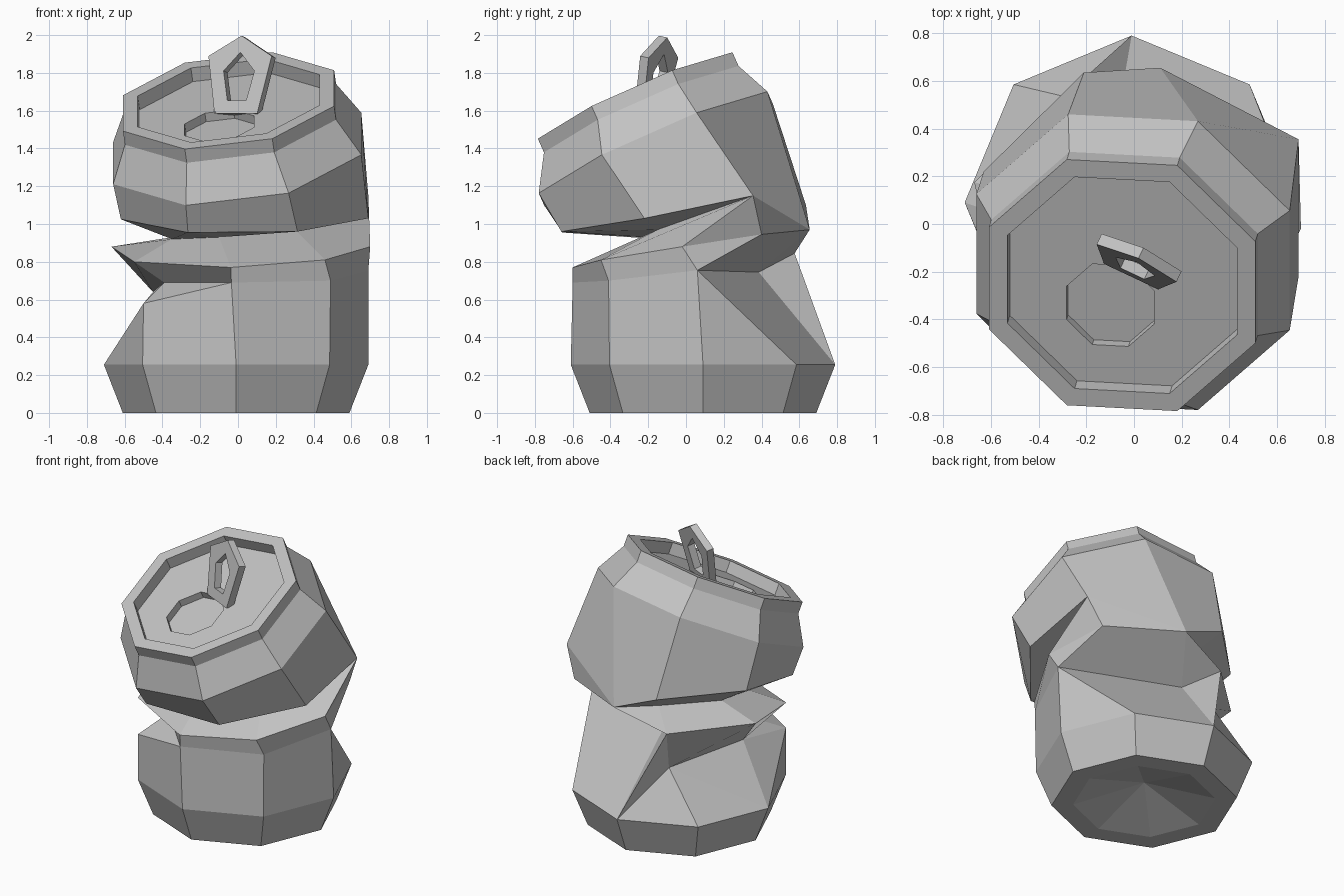
import bpy, bmesh
from math import cos, sin, radians
from mathutils import Vector

if "Cube" in bpy.data.objects:
    bpy.data.objects.remove(bpy.data.objects["Cube"])

metal = bpy.data.materials.new("dull_grey_metal")
metal.use_nodes = True
grey = (0.55, 0.55, 0.55, 1)
metal.diffuse_color = grey
metal.node_tree.nodes["Principled BSDF"].inputs["Base Color"].default_value = grey


class Shell:
    """Collects lofted faces, sharing equal points and skipping collapsed corners."""

    def __init__(self):
        self.bm = bmesh.new()
        self.known = {}

    def vert(self, p):
        key = tuple(round(c, 4) for c in p)
        if key not in self.known:
            self.known[key] = self.bm.verts.new(p)
        return self.known[key]

    def face(self, points):
        verts = list(dict.fromkeys(self.vert(p) for p in points))
        if len(verts) > 2 and not self.bm.faces.get(verts):
            self.bm.faces.new(verts)

    def loft(self, rows):
        for a, b in zip(rows, rows[1:]):
            for i in range(len(a)):
                j = (i + 1) % len(a)
                self.face((a[i], a[j], b[j], b[i]))

    def finish(self, name):
        bmesh.ops.recalc_face_normals(self.bm, faces=self.bm.faces[:])
        mesh = bpy.data.meshes.new(name)
        self.bm.to_mesh(mesh)
        self.bm.free()
        mesh.materials.append(metal)
        obj = bpy.data.objects.new(name, mesh)
        bpy.context.collection.objects.link(obj)
        return obj


def octagon(centre, u, v, radius, start):
    angles = [radians(start + 45 * i) for i in range(8)]
    return [centre + radius * (u * cos(a) + v * sin(a)) for a in angles]


def pick(points, order):
    return [points[i] for i in order]


def points(*coords):
    return [Vector(c) for c in coords]


# Frames of the upright base and the tilted top
X, Y, Z = Vector((1, 0, 0)), Vector((0, 1, 0)), Vector((0, 0, 1))
axis = Vector((-0.142, -0.444, 1)).normalized()
side = (X - axis * axis.x).normalized()
back = axis.cross(side)
foot = Vector((-0.01, 0.09, 0))
rim_centre = Vector((-0.05, -0.257, 1.653))
belly_centre = Vector((-0.004, -0.16, 1.40))


def base_ring(radius, height):
    return octagon(foot + Z * height, X, Y, radius, -90)


def top_ring(radius, drop, du=0, dv=0):
    centre = rim_centre - axis * drop + side * du + back * dv
    return octagon(centre, side, back, radius, -112.5)


# Crumpled waist: dented edge, fold crease, upper lip, neck, overhanging edge
fold = Vector((-0.25, 0.575, 0.845))
ridge = Vector((0.69, 0.355, 1.15))
heel = Vector((0.11, 0.655, 0.97))
dent = points((-0.035, -0.6, 0.69), (0.49, -0.41, 0.70), (0.69, 0.06, 0.755),
              (0.69, 0.06, 0.755), (-0.08, 0.385, 0.745), (-0.23, 0.52, 0.58),
              (-0.45, 0, 0.64), (-0.5, -0.41, 0.58)) + [fold]
crease = dent[:]
crease[7] = Vector((-0.39, -0.22, 0.69))
lip = points((-0.038, -0.6, 0.77), (0.46, -0.45, 0.81), (0.7, -0.02, 0.88),
             (0.6, 0.4, 0.945)) + [heel, fold] + points((-0.67, 0.175, 0.88),
                                                        (-0.55, -0.34, 0.80))
neck = points((-0.1, -0.22, 0.93), (0.3, -0.15, 0.97)) + [ridge, ridge, heel] + points(
    (-0.1, 0.45, 0.96), (-0.35, 0.1, 0.93), (-0.35, -0.15, 0.92))
overhang = points((-0.265, -0.655, 0.955), (0.315, -0.66, 0.96), (0.69, -0.22, 1.03)) + [
    ridge, heel] + points((-0.21, 0.635, 1.1), (-0.63, 0.22, 1.12), (-0.62, -0.315, 1.025))

can = Shell()
# Hollow underside and lower wall
wide = base_ring(0.7, 0.255)
can.loft([base_ring(0, 0.14), base_ring(0.46, 0), base_ring(0.6, 0), wide])
# Dented wall, with repeated columns where faces pinch to triangles
dent_order = [0, 1, 2, 2, 4, 8, 5, 5, 5, 6, 7, 7]
can.loft([pick(wide, [0, 1, 2, 3, 4, 4, 4, 5, 6, 6, 6, 7]),
          pick(dent, dent_order), pick(crease, dent_order),
          pick(lip, [0, 1, 2, 3, 4, 5, 5, 5, 5, 6, 7, 7])])
# Tilted upper body, rim, sunken lid and drinking hole
belly = octagon(belly_centre, side, back, 0.717, -112.5)
can.loft([lip, neck, overhang, belly, top_ring(0.61, 0.08), top_ring(0.61, 0),
          top_ring(0.525, 0), top_ring(0.525, 0.08),
          top_ring(0.2, 0.08, -0.06, -0.13), top_ring(0.2, 0.13, -0.06, -0.13),
          top_ring(0, 0.13, -0.06, -0.13)])
can.finish("crushed_can")

# Raised pull tab: a pentagon frame standing on the lid
across = Vector((0.905, -0.425, 0)).normalized()
rise = Vector((0.03, 0.075, 0.4)).normalized()
thick = across.cross(rise).normalized() * 0.025
root = Vector((0, -0.195, 1.6))


def tab_loop(half):
    """Mirror a half profile, running from tip to foot, into a loop."""
    full = half + [(-x, y) for x, y in reversed(half) if x]
    return [root + across * x + rise * y for x, y in full]


outer = tab_loop([(0, 0.4), (0.185, 0.29), (0.125, -0.02)])
inner = tab_loop([(0, 0.31), (0.09, 0.21), (0.055, 0.05)])
tab = Shell()
front_outer, back_outer = [[p + s * thick for p in outer] for s in (1, -1)]
front_inner, back_inner = [[p + s * thick for p in inner] for s in (1, -1)]
tab.loft([front_outer, back_outer, back_inner, front_inner, front_outer])
tab.finish("pull_tab")
